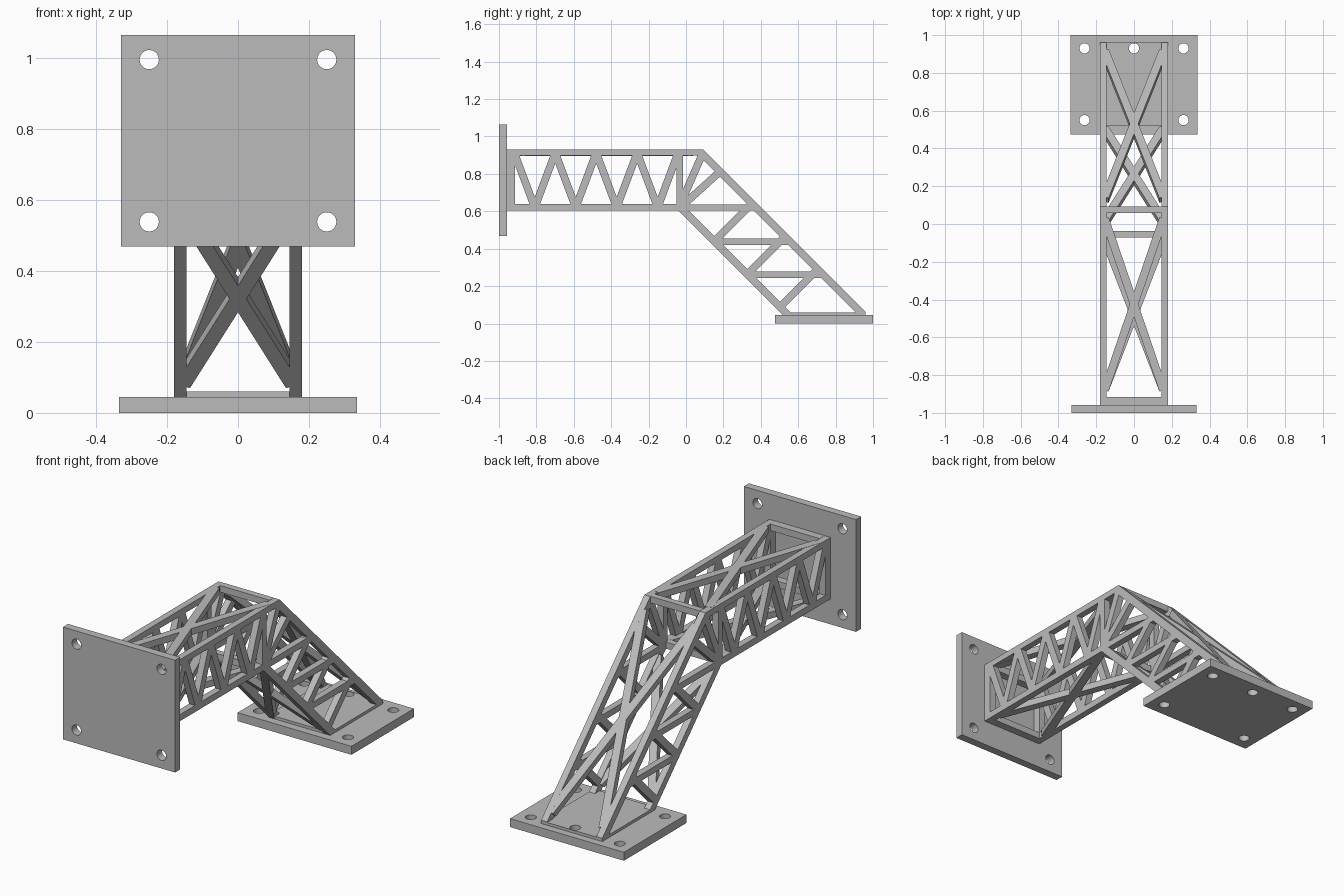
import bpy, bmesh, math
from mathutils import Vector, Matrix

if "Cube" in bpy.data.objects:
    bpy.data.objects.remove(bpy.data.objects["Cube"], do_unlink=True)

steel = bpy.data.materials.new("steel_grey")
steel.use_nodes = True
steel.diffuse_color = (0.5, 0.5, 0.5, 1)
steel.node_tree.nodes["Principled BSDF"].inputs["Base Color"].default_value = (0.5, 0.5, 0.5, 1)

HALF = 0.18       # half width of the truss
RAIL = 0.035      # thickness of rails and braces
X_IN = HALF - RAIL
X_MID = HALF - RAIL / 2


def add_bar(bm, p, q, width, depth, normal):
    """Box from p to q, with its depth along normal."""
    p, q = Vector(p), Vector(q)
    axis = (q - p).normalized()
    n = Vector(normal).normalized()
    side = n.cross(axis)
    rot = Matrix((side, axis, n)).transposed().to_4x4()
    size = Matrix.Diagonal((width, (q - p).length, depth, 1))
    bmesh.ops.create_cube(bm, size=1, matrix=Matrix.Translation((p + q) / 2) @ rot @ size)


def add_prism(bm, outline, x0, x1):
    """Outline in (y, z), extruded along x."""
    face = bm.faces.new([bm.verts.new((x0, y, z)) for y, z in outline])
    out = bmesh.ops.extrude_face_region(bm, geom=[face])
    moved = [v for v in out["geom"] if isinstance(v, bmesh.types.BMVert)]
    bmesh.ops.translate(bm, verts=moved, vec=(x1 - x0, 0, 0))


def finish(bm, name):
    bmesh.ops.recalc_face_normals(bm, faces=bm.faces)
    mesh = bpy.data.meshes.new(name)
    bm.to_mesh(mesh)
    bm.free()
    mesh.materials.append(steel)
    obj = bpy.data.objects.new(name, mesh)
    bpy.context.collection.objects.link(obj)
    return obj


def apply(obj, mod):
    bpy.ops.object.select_all(action="DESELECT")
    bpy.context.view_layer.objects.active = obj
    obj.select_set(True)
    bpy.ops.object.modifier_apply(modifier=mod.name)


def plate(name, lo, hi, holes, axis):
    """Flat plate with bolt holes drilled along axis."""
    bm = bmesh.new()
    lo, hi = Vector(lo), Vector(hi)
    bmesh.ops.create_cube(bm, size=1, matrix=Matrix.Translation((lo + hi) / 2)
                          @ Matrix.Diagonal((*(hi - lo), 1)))
    obj = finish(bm, name)
    bm = bmesh.new()
    turn = Matrix.Rotation(math.pi / 2, 4, "X") if axis == "Y" else Matrix()
    for h in holes:
        bmesh.ops.create_cone(bm, cap_ends=True, segments=32, radius1=0.027, radius2=0.027,
                              depth=0.3, matrix=Matrix.Translation(h) @ turn)
    cutter = finish(bm, name + "_cutter")
    cutter.hide_render = True
    mod = obj.modifiers.new("holes", "BOOLEAN")
    mod.operation = "DIFFERENCE"
    mod.solver = "EXACT"
    mod.object = cutter
    apply(obj, mod)
    bpy.data.objects.remove(cutter, do_unlink=True)
    bpy.ops.object.shade_smooth_by_angle(angle=math.radians(30))
    return obj


# Mounting plates and the pad under the truss foot
wall_holes = [(x, -0.98, z) for x in (-0.25, 0.25) for z in (0.538, 0.995)]
plate("wall_plate", (-0.33, -1, 0.468), (0.33, -0.957, 1.065), wall_holes, "Y")
base_holes = [(x, y, 0.03) for x in (-0.262, 0.262) for y in (0.55, 0.93)] + [(0, 0.93, 0.03)]
plate("base_plate", (-0.335, 0.475, 0), (0.335, 1, 0.045), base_holes, "Z")
plate("foot_pad", (-X_IN, 0.518, 0.045), (X_IN, 0.96, 0.06), base_holes[-1:], "Z")

# Side frame: bent rails, posts and lattice, mirrored to the other side
bm = bmesh.new()
add_prism(bm, [(-0.957, 0.93), (0.093, 0.93), (0.96, 0.063), (0.96, 0.045),
               (0.921, 0.045), (0.069, 0.897), (-0.957, 0.897)], X_IN, HALF)
add_prism(bm, [(-0.957, 0.603), (-0.04, 0.603), (0.518, 0.045), (0.573, 0.045),
               (-0.02, 0.638), (-0.957, 0.638)], X_IN, HALF)


def lattice(a, b, width):
    add_bar(bm, (X_MID, *a), (X_MID, *b), width, RAIL, (1, 0, 0))


lattice((-0.936, 0.61), (-0.936, 0.92), 0.042)
lattice((-0.034, 0.61), (-0.034, 0.92), 0.034)
# Zigzag of the level arm
zigzag = [(-0.918 + 0.1095 * i, 0.62 if i % 2 else 0.913) for i in range(9)]
for a, b in zip(zigzag, zigzag[1:]):
    lattice(a, b, 0.04)
# Fan at the bend
lattice((-0.035, 0.626), (0.087, 0.905), 0.04)
lattice((-0.013, 0.636), (0.175, 0.806), 0.04)
# Level struts and square diagonals of the sloping leg
for z in (0.62, 0.437, 0.26):
    lattice((0.59 - z, z), (0.99 - z, z), 0.034)
for z in (0.437, 0.26, 0.085):
    lattice((0.585 - z, z), (0.585 - z + 0.2, z + 0.2), 0.04)
lattice((0.54, 0.0525), (0.94, 0.0525), 0.015)
frame = finish(bm, "side_frames")
apply(frame, frame.modifiers.new("other_side", "MIRROR"))

# Cross bars between the two side frames
bm = bmesh.new()
for y, z, w in ((-0.936, 0.9135, 0.042), (-0.936, 0.6205, 0.042),
                (0.075, 0.9135, 0.035), (-0.055, 0.6205, 0.035)):
    add_bar(bm, (-X_IN, y, z), (X_IN, y, z), w, RAIL, (0, 0, 1))
finish(bm, "cross_bars")

# Crossed braces on the four long faces
slope = (0, 1, 1)
for name, a, b, normal in (
        ("arm_top_brace", (-0.88, 0.9135), (0.03, 0.9135), (0, 0, 1)),
        ("arm_bottom_brace", (-0.88, 0.6205), (-0.08, 0.6205), (0, 0, 1)),
        ("leg_top_brace", (0.13, 0.868), (0.91, 0.088), slope),
        ("leg_bottom_brace", (0.01, 0.578), (0.50, 0.088), slope)):
    bm = bmesh.new()
    for s in (-1, 1):
        add_bar(bm, (-s * 0.155, *a), (s * 0.155, *b), 0.043, RAIL, normal)
    finish(bm, name)
